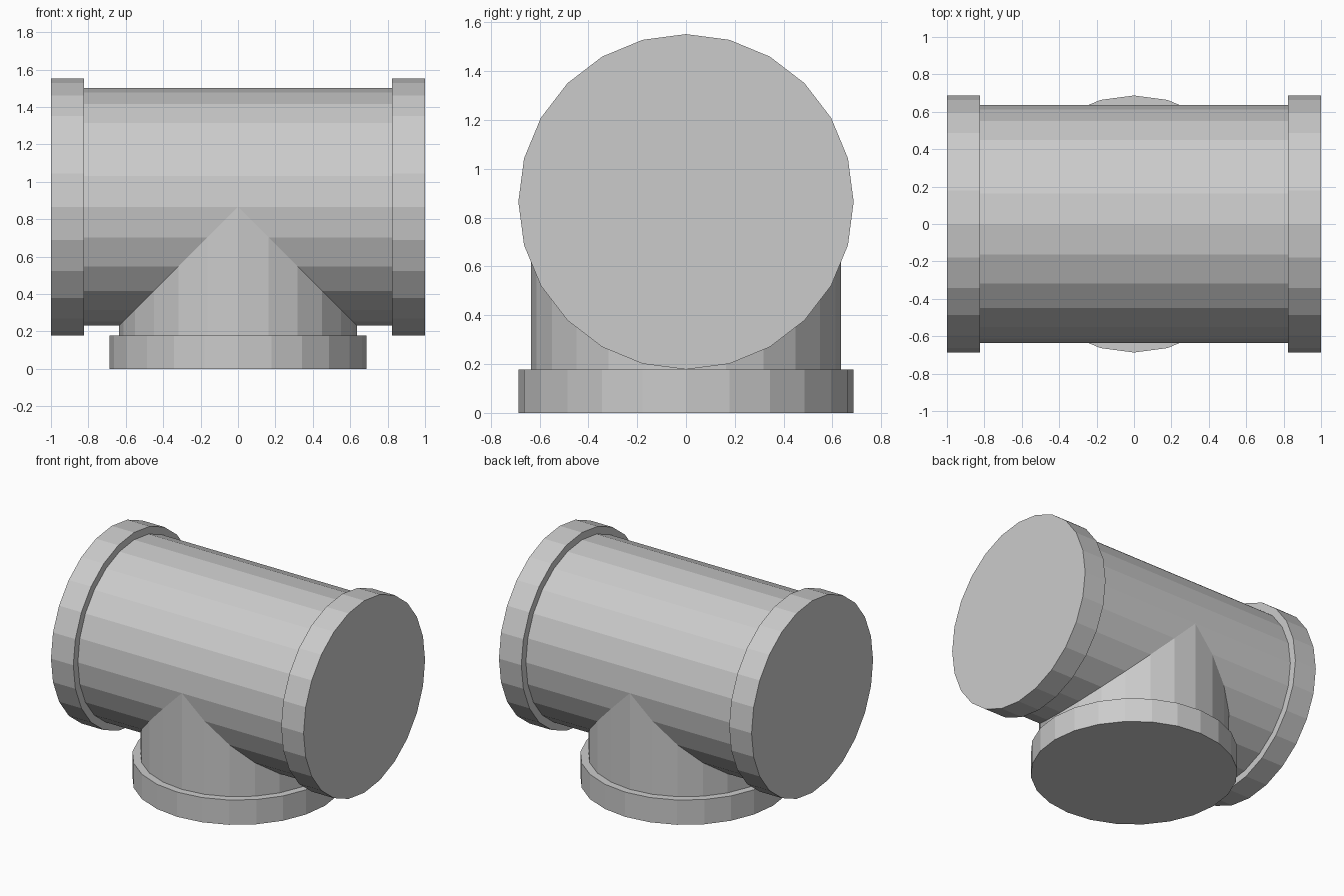
import bpy
import bmesh
from math import cos, sin, pi

cube = bpy.data.objects.get("Cube")
if cube:
    bpy.data.objects.remove(cube, do_unlink=True)

SIDES = 24
PIPE_R = 0.635       # shared by the main pipe and the branch
FLANGE_R = 0.687
AXIS_Z = 0.865       # height of the main pipe's axis
FLANGE_W = 0.177

grey = bpy.data.materials.new("plain grey")
grey.use_nodes = True
colour = (0.6, 0.6, 0.6, 1)
grey.diffuse_color = colour
grey.node_tree.nodes["Principled BSDF"].inputs["Base Color"].default_value = colour


def ring(radius):
    return [(radius * cos(2 * pi * i / SIDES), radius * sin(2 * pi * i / SIDES))
            for i in range(SIDES)]


def loft(name, start, end, cap_end=True):
    """Flat-shaded tube between two matching rings of points."""
    bm = bmesh.new()
    a = [bm.verts.new(p) for p in start]
    b = [bm.verts.new(p) for p in end]
    for i in range(SIDES):
        j = (i + 1) % SIDES
        bm.faces.new((a[i], a[j], b[j], b[i]))
    bm.faces.new(a[::-1])
    if cap_end:
        bm.faces.new(b)
    bmesh.ops.recalc_face_normals(bm, faces=bm.faces)
    mesh = bpy.data.meshes.new(name)
    bm.to_mesh(mesh)
    bm.free()
    mesh.materials.append(grey)
    obj = bpy.data.objects.new(name, mesh)
    bpy.context.collection.objects.link(obj)


def along_x(name, radius, x0, x1):
    loft(name, *[[(x, u, AXIS_Z + v) for u, v in ring(radius)] for x in (x0, x1)])


# Main pipe with a flange at each end
inner = 1 - FLANGE_W
along_x("main_pipe", PIPE_R, -inner - 0.01, inner + 0.01)
along_x("left_flange", FLANGE_R, inner, 1)
along_x("right_flange", FLANGE_R, -1, -inner)

# Branch, mitred at 45 degrees where it meets the main pipe
loft("branch_pipe",
     [(x, y, FLANGE_W - 0.01) for x, y in ring(PIPE_R)],
     [(x, y, AXIS_Z - abs(x)) for x, y in ring(PIPE_R)], cap_end=False)

# Branch flange
loft("bottom_flange", *[[(x, y, z) for x, y in ring(FLANGE_R)] for z in (0, FLANGE_W)])
